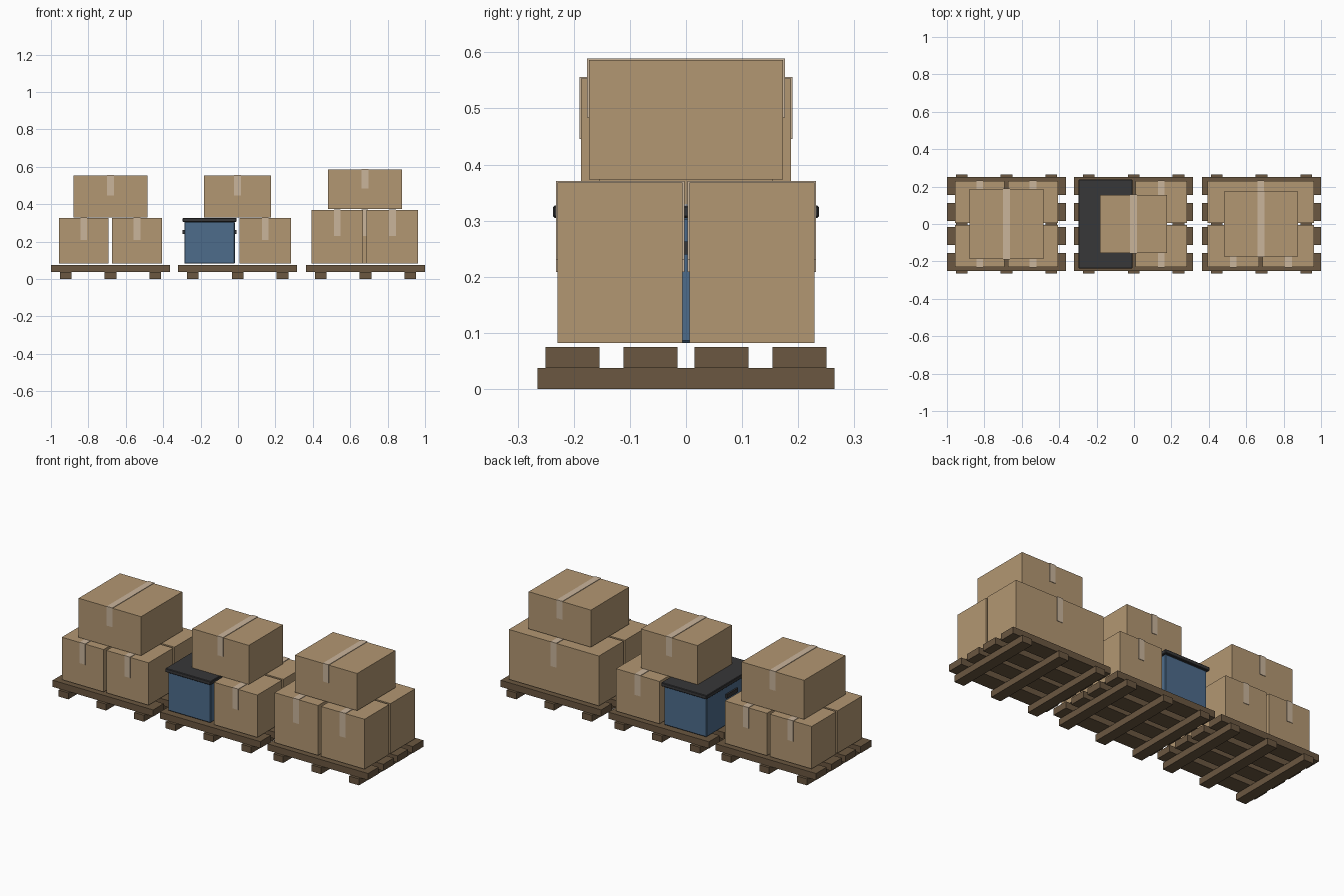
import bpy, bmesh

if "Cube" in bpy.data.objects:
    bpy.data.objects.remove(bpy.data.objects["Cube"])


def material(name, rgb):
    m = bpy.data.materials.new(name)
    m.diffuse_color = (*rgb, 1)
    m.use_nodes = True
    m.node_tree.nodes["Principled BSDF"].inputs["Base Color"].default_value = m.diffuse_color
    return m


CARD = material("cardboard", (0.45, 0.31, 0.17))
TAPE = material("packing tape", (0.59, 0.46, 0.33))
WOOD = material("pallet wood", (0.145, 0.095, 0.052))
BLUE = material("blue plastic", (0.075, 0.15, 0.26))
DARK = material("dark plastic", (0.038, 0.038, 0.04))


def add_boxes(name, mat, boxes, bevel=0):
    """One object from axis-aligned boxes given as ((x0,x1),(y0,y1),(z0,z1))."""
    bm = bmesh.new()
    for ranges in boxes:
        verts = bmesh.ops.create_cube(bm, size=1)["verts"]
        for v in verts:
            for i, (lo, hi) in enumerate(ranges):
                v.co[i] = lo + (v.co[i] + 0.5) * (hi - lo)
    mesh = bpy.data.meshes.new(name)
    bm.to_mesh(mesh)
    bm.free()
    mesh.materials.append(mat)
    obj = bpy.data.objects.new(name, mesh)
    bpy.context.collection.objects.link(obj)
    if bevel:
        mod = obj.modifiers.new("edge bevel", "BEVEL")
        mod.width, mod.segments = bevel, 1
    return obj


def carton(name, x, y, z):
    """Closed carton with a tape strip over the top, hanging down front and back."""
    add_boxes(name, CARD, [(x, y, z)])
    t = 0.003
    cx = (x[0] + x[1]) / 2
    tx = (cx - 0.018, cx + 0.018)
    hang = (z[1] - 0.48 * (z[1] - z[0]), z[1])
    add_boxes(name + "_tape", TAPE, [
        (tx, (y[0] - t, y[1] + t), (z[1], z[1] + t)),
        (tx, (y[0] - t, y[0]), hang),
        (tx, (y[1], y[1] + t), hang)])


def pallet(name, cx):
    """Three runners below four deck boards."""
    add_boxes(name + "_runners", WOOD, [
        ((cx + d - 0.031, cx + d + 0.031), (-0.265, 0.265), (0, 0.037))
        for d in (-0.24, 0, 0.24)])
    add_boxes(name + "_boards", WOOD, [
        ((cx - 0.3185, cx + 0.3185), (c - 0.048, c + 0.048), (0.037, 0.075))
        for c in (-0.202, -0.0635, 0.0635, 0.202)])


FRONT, BACK = (-0.229, -0.006), (0.006, 0.229)
LOW, TALL = (0.082, 0.325), (0.082, 0.368)

for label, cx in (("left", -0.6815), ("middle", -0.002), ("right", 0.6815)):
    pallet(label + "_pallet", cx)

# left stack: four cartons and one on top
for row, y in (("front", FRONT), ("back", BACK)):
    carton(f"left_{row}_carton_a", (-0.957, -0.692), y, LOW)
    carton(f"left_{row}_carton_b", (-0.674, -0.407), y, LOW)
    # middle stack: two cartons beside the bin
    carton(f"middle_{row}_carton", (0.008, 0.283), y, LOW)
carton("left_top_carton", (-0.88, -0.484), (-0.187, 0.187), (0.329, 0.553))
carton("middle_top_carton", (-0.182, 0.177), (-0.155, 0.155), (0.329, 0.553))

# right stack: two front cartons, one wide back carton and one on top
carton("right_front_carton_a", (0.392, 0.668), FRONT, TALL)
carton("right_front_carton_b", (0.688, 0.963), FRONT, TALL)
carton("right_back_wide_carton", (0.392, 0.963), BACK, TALL)
carton("right_top_carton", (0.482, 0.877), (-0.173, 0.173), (0.373, 0.586))

# lidded bin with side handles
add_boxes("bin_body", BLUE, [((-0.287, -0.017), (-0.225, 0.225), (0.082, 0.306))], 0.004)
add_boxes("bin_lid", DARK, [((-0.296, -0.008), (-0.237, 0.237), (0.305, 0.327))], 0.003)
add_boxes("bin_handles", DARK, [
    ((-0.296, -0.286), (-0.05, 0.05), (0.24, 0.263)),
    ((-0.018, -0.008), (-0.05, 0.05), (0.24, 0.263))])
